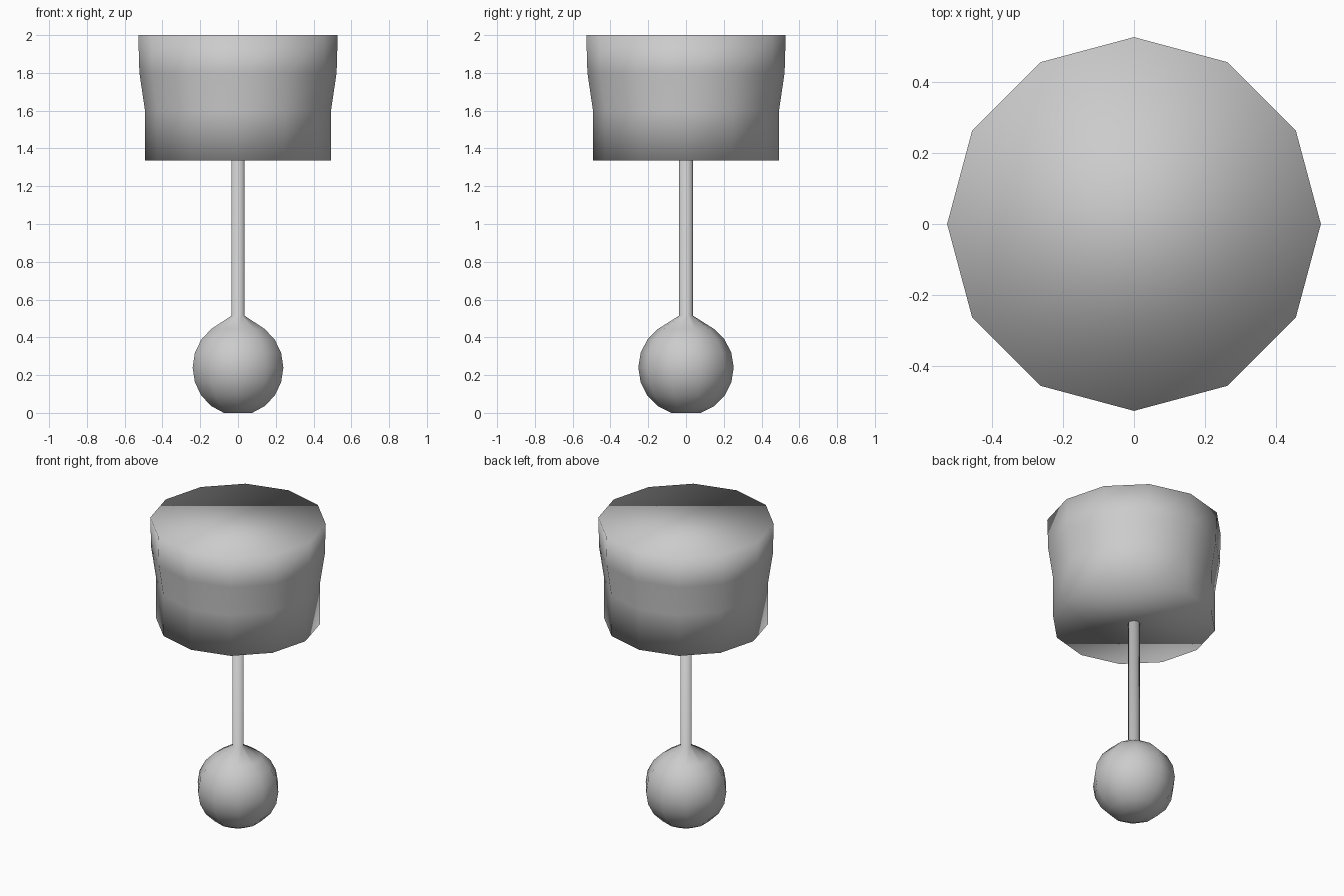
import bpy, bmesh
from math import sin, cos, pi, radians

if "Cube" in bpy.data.objects:
    bpy.data.objects.remove(bpy.data.objects["Cube"])


def lathe(name, profile, sides):
    """Closed solid of revolution with flat end caps; a corner lies on +y."""
    bm = bmesh.new()
    rings = []
    for r, z in profile:
        rings.append([bm.verts.new((r * cos(pi / 2 + 2 * pi * i / sides),
                                    r * sin(pi / 2 + 2 * pi * i / sides), z))
                      for i in range(sides)])
    for low, high in zip(rings, rings[1:]):
        for i in range(sides):
            j = (i + 1) % sides
            bm.faces.new((low[i], low[j], high[j], high[i]))
    bm.faces.new(rings[0][::-1])
    bm.faces.new(rings[-1])
    for f in bm.faces:
        f.smooth = True
    mesh = bpy.data.meshes.new(name)
    bm.to_mesh(mesh)
    bm.free()
    obj = bpy.data.objects.new(name, mesh)
    bpy.context.collection.objects.link(obj)
    return obj


# Ball base with its upper ring drawn up into the thin stem
R, CENTRE = 0.2525, 0.24
ball = [(R * cos(radians(a)), CENTRE + R * sin(radians(a)))
        for a in range(-72, 55, 18)]
lathe("ball_base_and_stem", ball + [(0.036, 0.515), (0.036, 1.34)], 10)

# Solid flared twelve-sided shade
lathe("shade", [(0.492, 1.335), (0.493, 1.605), (0.522, 1.80), (0.528, 2.0)], 12)
